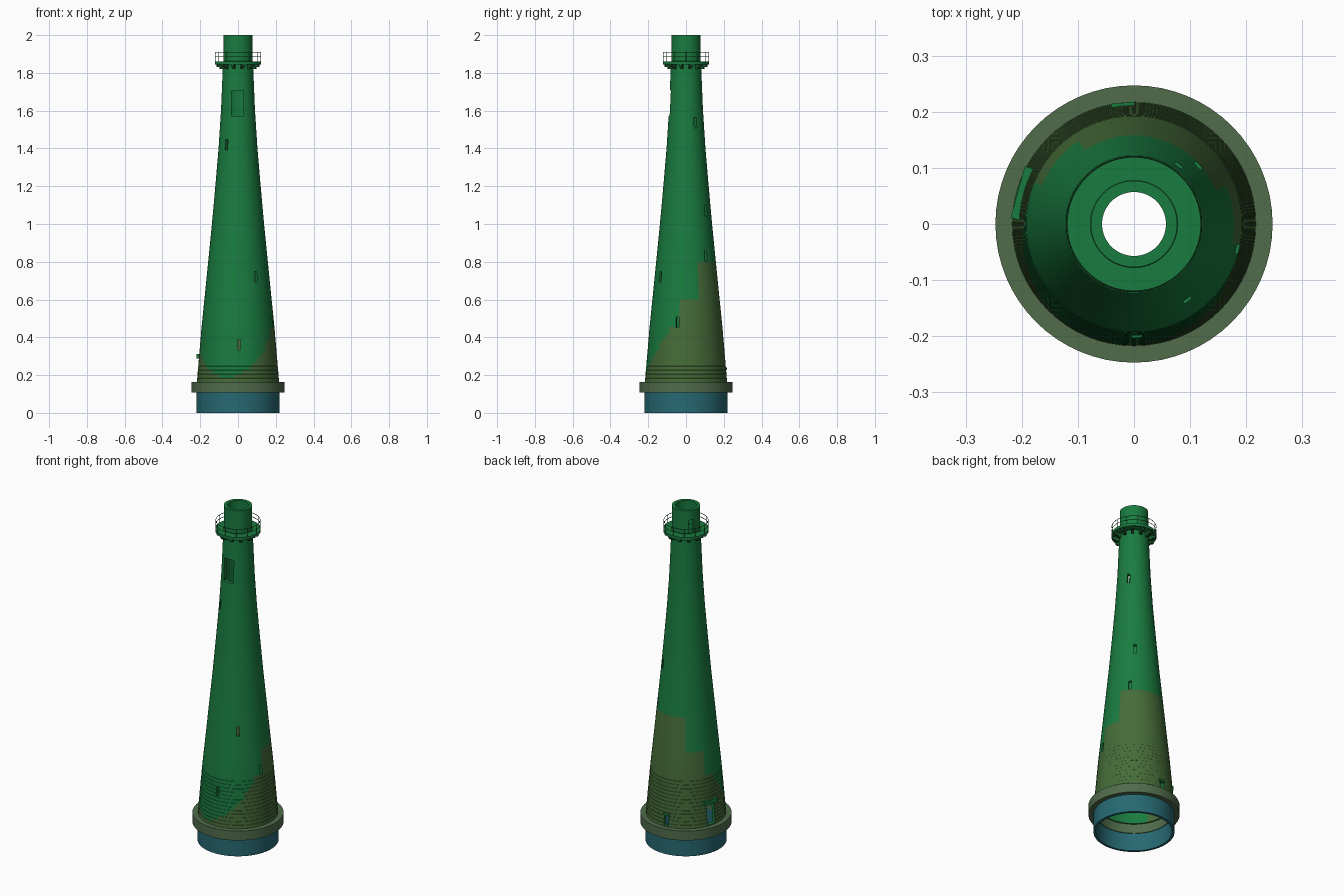
import bpy, bmesh, math
from mathutils import Matrix, Vector

if "Cube" in bpy.data.objects:
    bpy.data.objects.remove(bpy.data.objects["Cube"])


def mat(name, rgb):
    m = bpy.data.materials.new(name)
    m.diffuse_color = (*rgb, 1)
    m.use_nodes = True
    m.node_tree.nodes["Principled BSDF"].inputs["Base Color"].default_value = m.diffuse_color
    return m


GREEN = mat("tower_green", (0.01, 0.2, 0.05))
OLIVE = mat("weathered_olive", (0.06, 0.15, 0.04))
BLUE = mat("base_blue", (0.02, 0.14, 0.17))
RING = mat("ring_olive", (0.08, 0.15, 0.07))
DARK = mat("dark_green", (0.008, 0.08, 0.02))


def finish(name, bm, *mats):
    me = bpy.data.meshes.new(name)
    bm.to_mesh(me)
    bm.free()
    ob = bpy.data.objects.new(name, me)
    bpy.context.collection.objects.link(ob)
    for m in mats:
        me.materials.append(m)
    return ob


def smooth(ob):
    bpy.ops.object.select_all(action='DESELECT')
    bpy.context.view_layer.objects.active = ob
    ob.select_set(True)
    bpy.ops.object.shade_smooth_by_angle(angle=math.radians(30))


def lathe(name, prof, *mats, n=64):
    """Revolve a closed (radius, z) section around z."""
    bm = bmesh.new()
    rings = [[bm.verts.new((r * math.cos(2 * math.pi * i / n),
                            r * math.sin(2 * math.pi * i / n), z))
              for i in range(n)] for r, z in prof]
    for k in range(len(rings)):
        a, b = rings[k], rings[(k + 1) % len(rings)]
        for i in range(n):
            j = (i + 1) % n
            bm.faces.new((a[i], a[j], b[j], b[i]))
    bmesh.ops.recalc_face_normals(bm, faces=bm.faces)
    return finish(name, bm, *mats)


def add_box(bm, ang, r, z, depth, width, height):
    """Box facing outward at an angle, centred at radius r, height z."""
    m = (Matrix.Rotation(ang, 4, 'Z') @ Matrix.Translation((r, 0, z))
         @ Matrix.Diagonal((depth, width, height, 1)))
    bmesh.ops.create_cube(bm, size=1, matrix=m)


CURVE = [(0.165, 0.217), (0.4, 0.197), (0.6, 0.178), (0.8, 0.158), (1.0, 0.138),
         (1.2, 0.12), (1.4, 0.103), (1.6, 0.09), (1.86, 0.079)]


def radius(z):
    for (z0, r0), (z1, r1) in zip(CURVE, CURVE[1:]):
        if z <= z1:
            return r0 + (r1 - r0) * (z - z0) / (z1 - z0)
    return 0.077


# Base and projecting ring
smooth(lathe("base", [(0.22, 0), (0.22, 0.108), (0.206, 0.108), (0.206, 0)], BLUE))
smooth(lathe("base_ring", [(0.247, 0.107), (0.247, 0.163), (0.202, 0.163), (0.202, 0.107)], RING))

# Hollow tapered tower, with shallow stone courses low down
outer = []
z = 0.163
while z < 0.44:
    outer += [(radius(z), z), (radius(z + 0.02) + 0.001, z + 0.02)]
    z += 0.021
outer += [(r, h) for h, r in CURVE if h > 0.45]
outer += [(0.077, 1.862), (0.077, 2.0)]
inner = [(0.057, 2.0), (0.057, 1.862)] + [(r - 0.02, h) for h, r in reversed(CURVE)]
tower = lathe("tower", outer + inner, GREEN, OLIVE)
for p in tower.data.polygons:
    c = p.center
    if c.z < 0.5 + 0.3 * (c.y + 0.3 * c.x) / max(c.xy.length, 0.01):
        p.material_index = 1

# Openings: (x, y, z centre, width, height)
slits = [(-0.06, -0.08, 1.42), (0.095, -0.135, 0.72), (0.005, -0.2, 0.36),
         (0.185, -0.045, 0.48), (0.11, 0.1, 0.83), (0.08, 0.05, 1.535), (0.08, 0.105, 1.07)]
openings = [(x, y, h, 0.016, 0.056) for x, y, h in slits]
openings += [(-0.003, -0.09, 1.638, 0.064, 0.135),    # large upper window
             (-0.2, 0.055, 0.228, 0.052, 0.12),       # entrance
             (-0.02, 0.215, 0.198, 0.028, 0.06),      # low rear opening
             (-0.065, 0.042, 1.902, 0.03, 0.08)]      # gallery doorway
bm = bmesh.new()
for x, y, h, w, ht in openings:
    add_box(bm, math.atan2(y, x), radius(h) - 0.01, h, 0.06, w, ht)
cutter = finish("opening_cutter", bm)
cutter.hide_render = True
mod = tower.modifiers.new("openings", 'BOOLEAN')
mod.operation = 'DIFFERENCE'
mod.solver = 'EXACT'
mod.object = cutter
bpy.context.view_layer.objects.active = tower
bpy.ops.object.modifier_apply(modifier=mod.name)
bpy.data.objects.remove(cutter)
smooth(tower)

# Stone lintels over the entrance and rear opening
bm = bmesh.new()
add_box(bm, math.atan2(0.055, -0.2), 0.202, 0.3, 0.026, 0.095, 0.025)
add_box(bm, math.atan2(0.215, -0.02), 0.207, 0.234, 0.02, 0.042, 0.012)
finish("lintels", bm, GREEN)

# Gallery floor and its brackets
smooth(lathe("gallery_floor", [(0.123, 1.845), (0.123, 1.861), (0.07, 1.861), (0.07, 1.845)], GREEN))
bm = bmesh.new()
for i in range(12):
    a = math.radians(15 + 30 * i)
    add_box(bm, a, 0.094, 1.838, 0.044, 0.015, 0.016)
    add_box(bm, a, 0.086, 1.826, 0.026, 0.015, 0.012)
finish("gallery_brackets", bm, DARK)

# Railing: thin posts and two rails
bm = bmesh.new()
for i in range(12):
    a = math.radians(30 * i)
    bmesh.ops.create_cone(bm, cap_ends=True, segments=6, radius1=0.0015, radius2=0.0015, depth=0.05,
                          matrix=Matrix.Translation((0.12 * math.cos(a), 0.12 * math.sin(a), 1.885)))
finish("railing_posts", bm, DARK)
for k, h in enumerate((1.885, 1.909)):
    bpy.ops.mesh.primitive_torus_add(major_radius=0.12, minor_radius=0.0015, major_segments=64,
                                     minor_segments=6, location=(0, 0, h))
    rail = bpy.context.object
    rail.name = ("middle_rail", "top_rail")[k]
    rail.data.materials.append(DARK)
    smooth(rail)
